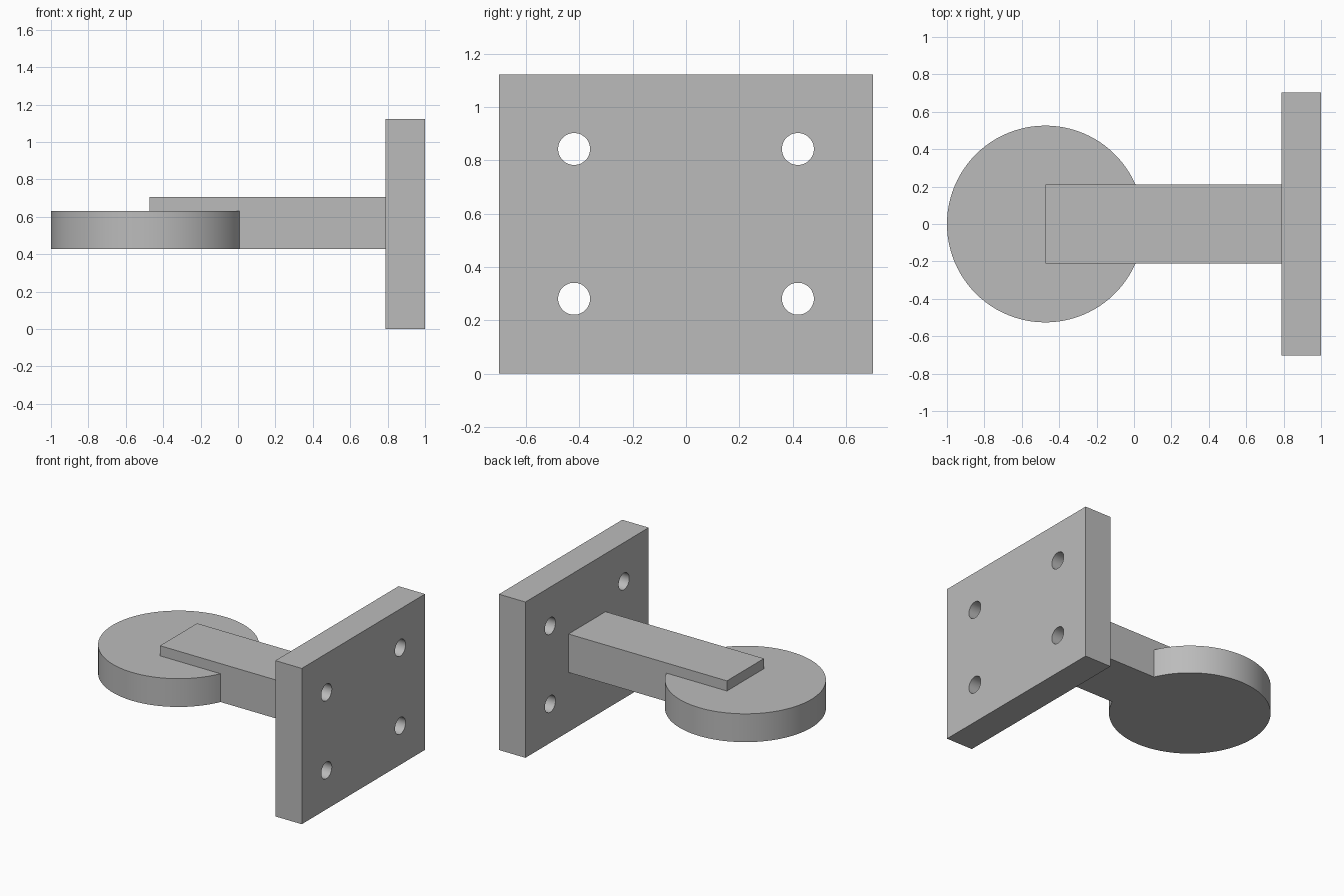
import bpy
import math

if "Cube" in bpy.data.objects:
    bpy.data.objects.remove(bpy.data.objects["Cube"], do_unlink=True)

# Single plain grey
grey = bpy.data.materials.new("plain_grey")
grey.use_nodes = True
colour = (0.5, 0.5, 0.5, 1)
grey.diffuse_color = colour
grey.node_tree.nodes["Principled BSDF"].inputs["Base Color"].default_value = colour

PLATE_X, PLATE_Y, PLATE_Z = 0.789, 0.702, 1.123   # inner face, half width, height
HUB_X, HUB_R = -0.474, 0.526
BASE_Z, HUB_TOP, ARM_TOP = 0.428, 0.632, 0.705
ARM_Y = 0.211


def finish(name):
    ob = bpy.context.object
    ob.name = ob.data.name = name
    ob.data.materials.append(grey)
    return ob


def box(name, low, high):
    centre = [(a + b) / 2 for a, b in zip(low, high)]
    bpy.ops.mesh.primitive_cube_add(size=1, location=centre)
    ob = finish(name)
    ob.scale = [b - a for a, b in zip(low, high)]
    bpy.ops.object.transform_apply(location=False, rotation=False, scale=True)
    return ob


def cylinder(name, radius, depth, location, rotation=(0, 0, 0), sides=96):
    bpy.ops.mesh.primitive_cylinder_add(vertices=sides, radius=radius, depth=depth,
                                        location=location, rotation=rotation)
    return finish(name)


def combine(target, tool, operation):
    tool.hide_render = True
    mod = target.modifiers.new(operation.title(), "BOOLEAN")
    mod.operation, mod.solver, mod.object = operation, "EXACT", tool
    bpy.ops.object.select_all(action="DESELECT")
    target.select_set(True)
    bpy.context.view_layer.objects.active = target
    bpy.ops.object.modifier_apply(modifier=mod.name)
    bpy.data.objects.remove(tool, do_unlink=True)


def smooth(ob):
    bpy.ops.object.select_all(action="DESELECT")
    ob.select_set(True)
    bpy.context.view_layer.objects.active = ob
    bpy.ops.object.shade_smooth_by_angle(angle=math.radians(30))


# Upright mounting plate with four bolt holes
plate = box("mounting_plate", (PLATE_X, -PLATE_Y, 0), (1, PLATE_Y, PLATE_Z))
for y in (-0.42, 0.42):
    for z in (0.281, 0.843):
        hole = cylinder("bolt_hole", 0.06, 0.5, (0.9, y, z), (0, math.pi / 2, 0), 48)
        combine(plate, hole, "DIFFERENCE")
smooth(plate)

# Round disc joined to the arm that reaches the plate
disc = cylinder("disc_and_arm", HUB_R, HUB_TOP - BASE_Z,
                (HUB_X, 0, (HUB_TOP + BASE_Z) / 2))
arm = box("arm", (HUB_X, -ARM_Y, BASE_Z), (PLATE_X, ARM_Y, ARM_TOP))
combine(disc, arm, "UNION")
smooth(disc)
